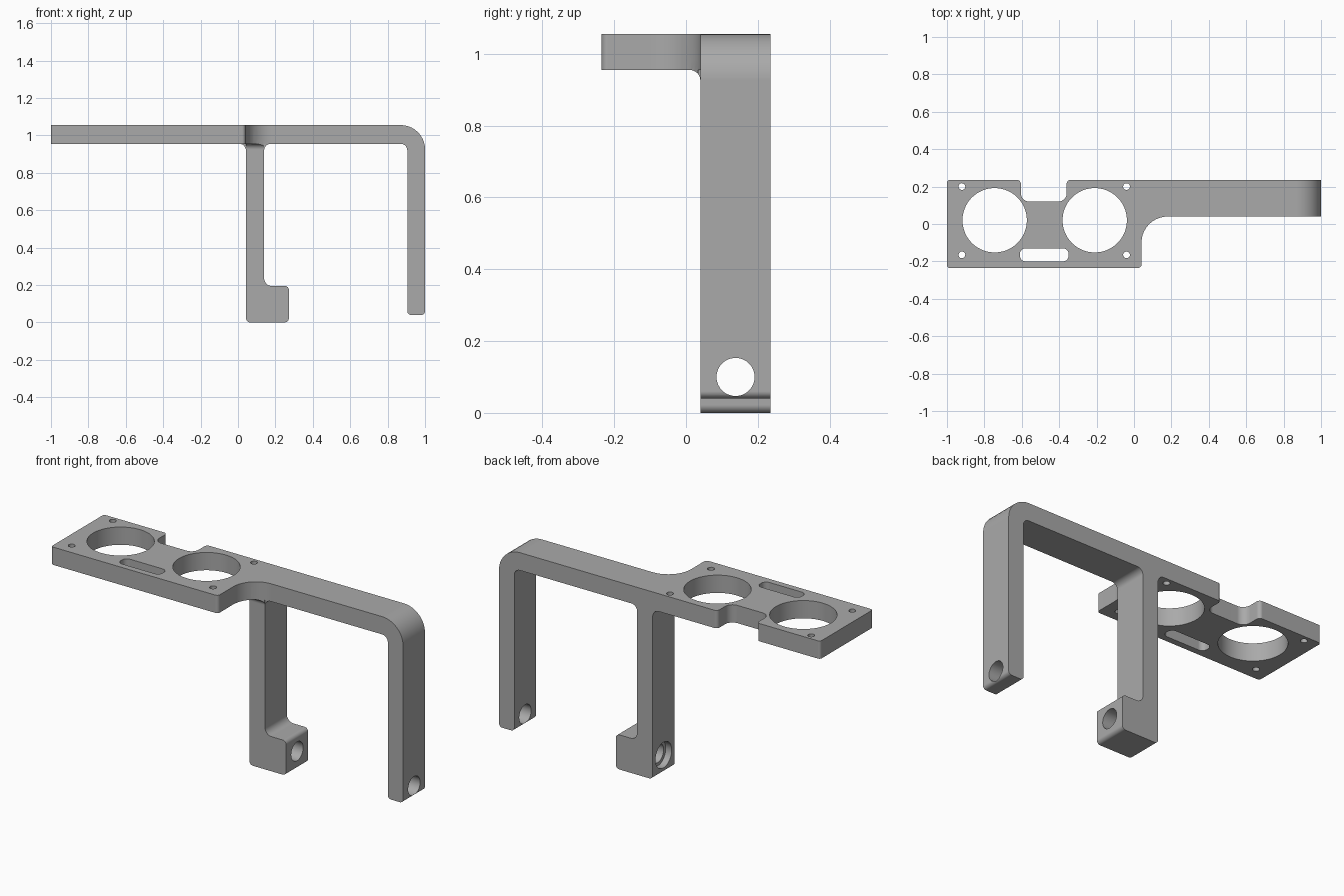
import bpy, bmesh, math
from mathutils import Vector

if "Cube" in bpy.data.objects:
    bpy.data.objects.remove(bpy.data.objects["Cube"], do_unlink=True)

BACK, ARM, TOP, UNDER = 0.235, 0.04, 1.055, 0.955

grey = bpy.data.materials.new("plain grey")
grey.use_nodes = True
grey.diffuse_color = (0.4, 0.4, 0.4, 1)
grey.node_tree.nodes["Principled BSDF"].inputs["Base Color"].default_value = (0.4, 0.4, 0.4, 1)


def rounded(corners, steps=10):
    """Outline from (a, b, radius) corners, each replaced by a tangent arc."""
    out = []
    for i, (a, b, r) in enumerate(corners):
        p = Vector((a, b))
        if r == 0:
            out.append(p)
            continue
        u = (Vector(corners[i - 1][:2]) - p).normalized()
        v = (Vector(corners[(i + 1) % len(corners)][:2]) - p).normalized()
        half = u.angle(v) / 2
        centre = p + (u + v).normalized() * (r / math.sin(half))
        start = p + u * (r / math.tan(half)) - centre
        end = p + v * (r / math.tan(half)) - centre
        sweep = start.angle(end)
        for k in range(steps + 1):
            t = k / steps
            out.append(centre + (start * math.sin((1 - t) * sweep)
                                 + end * math.sin(t * sweep)) / math.sin(sweep))
    return out


def circle(a, b, r, n=64):
    return [Vector((a + r * math.cos(math.tau * k / n), b + r * math.sin(math.tau * k / n)))
            for k in range(n)]


def prism(name, outline, axis, lo, hi):
    """Extrude a flat outline along the given axis."""
    place = {"X": lambda p, t: (t, p.x, p.y),
             "Y": lambda p, t: (p.x, t, p.y),
             "Z": lambda p, t: (p.x, p.y, t)}[axis]
    bm = bmesh.new()
    face = bm.faces.new([bm.verts.new(place(p, lo)) for p in outline])
    new = bmesh.ops.extrude_face_region(bm, geom=[face])["geom"]
    shift = Vector(place(Vector((0, 0)), hi - lo))
    bmesh.ops.translate(bm, vec=shift, verts=[g for g in new if isinstance(g, bmesh.types.BMVert)])
    bmesh.ops.recalc_face_normals(bm, faces=bm.faces)
    mesh = bpy.data.meshes.new(name)
    bm.to_mesh(mesh)
    bm.free()
    mesh.materials.append(grey)
    obj = bpy.data.objects.new(name, mesh)
    bpy.context.collection.objects.link(obj)
    return obj


def combine(target, tool, operation):
    mod = target.modifiers.new("combine", "BOOLEAN")
    mod.operation, mod.object, mod.solver = operation, tool, "EXACT"
    bpy.context.view_layer.objects.active = target
    bpy.ops.object.modifier_apply(modifier=mod.name)
    bpy.data.objects.remove(tool, do_unlink=True)


# Top plate with rear notch and a concave sweep into the arm
plate_outline = rounded([
    (-1, -BACK, 0.015), (0.04, -BACK, 0.018), (0.04, ARM, 0.14), (0.5, ARM, 0), (0.5, BACK, 0),
    (-0.36, BACK, 0.02), (-0.36, 0.12, 0.045), (-0.605, 0.12, 0.045), (-0.605, BACK, 0.02),
    (-1, BACK, 0.015)])
bracket = prism("mounting_bracket", plate_outline, "Z", UNDER, TOP)

# Arm, outer leg and inner leg with foot, as one front profile
legs = prism("legs", rounded([
    (0.01, TOP, 0), (1, TOP, 0.13), (1, 0.04, 0.02), (0.905, 0.04, 0.02),
    (0.905, UNDER, 0.035), (0.14, UNDER, 0.035), (0.14, 0.195, 0.04), (0.272, 0.195, 0.022),
    (0.272, 0, 0.022), (0.043, 0, 0.022), (0.043, UNDER - 0.033, 0), (0.037, UNDER - 0.018, 0),
    (0.028, UNDER - 0.006, 0), (0.01, UNDER, 0)]), "Y", ARM, BACK)
combine(bracket, legs, "UNION")

# Fillet in front of the inner leg, trimmed to the plate outline
fillet = prism("fillet", rounded([
    (0.08, 0.98, 0), (0, 0.98, 0), (0, UNDER, 0), (ARM, UNDER, 0.03),
    (ARM, 0.9, 0), (0.08, 0.9, 0)]), "X", 0.043, 0.14)
combine(fillet, prism("trim", plate_outline, "Z", 0.8, 1.2), "INTERSECT")
combine(bracket, fillet, "UNION")

# Large openings, screw holes and slot through the plate
holes = [circle(x, 0.02, 0.172, 96) for x in (-0.745, -0.21)]
holes += [circle(x, y, 0.018, 24) for x in (-0.92, -0.04) for y in (0.2, -0.165)]
holes.append(rounded([(-0.61, -0.2, 0.03), (-0.35, -0.2, 0.03),
                      (-0.35, -0.13, 0.03), (-0.61, -0.13, 0.03)]))
for outline in holes:
    combine(bracket, prism("cutter", outline, "Z", 0.8, 1.2), "DIFFERENCE")

# Bolt hole through both legs, with a counterbore in the foot
combine(bracket, prism("cutter", circle(0.138, 0.1, 0.053), "X", -0.1, 1.2), "DIFFERENCE")
combine(bracket, prism("cutter", circle(0.138, 0.1, 0.072), "X", -0.1, 0.08), "DIFFERENCE")

# Smooth curved walls, crisp edges
bpy.ops.object.select_all(action="DESELECT")
bracket.select_set(True)
bpy.context.view_layer.objects.active = bracket
bpy.ops.object.shade_smooth_by_angle(angle=math.radians(30))
normals = bracket.modifiers.new("flat_face_normals", "WEIGHTED_NORMAL")
normals.keep_sharp = True
